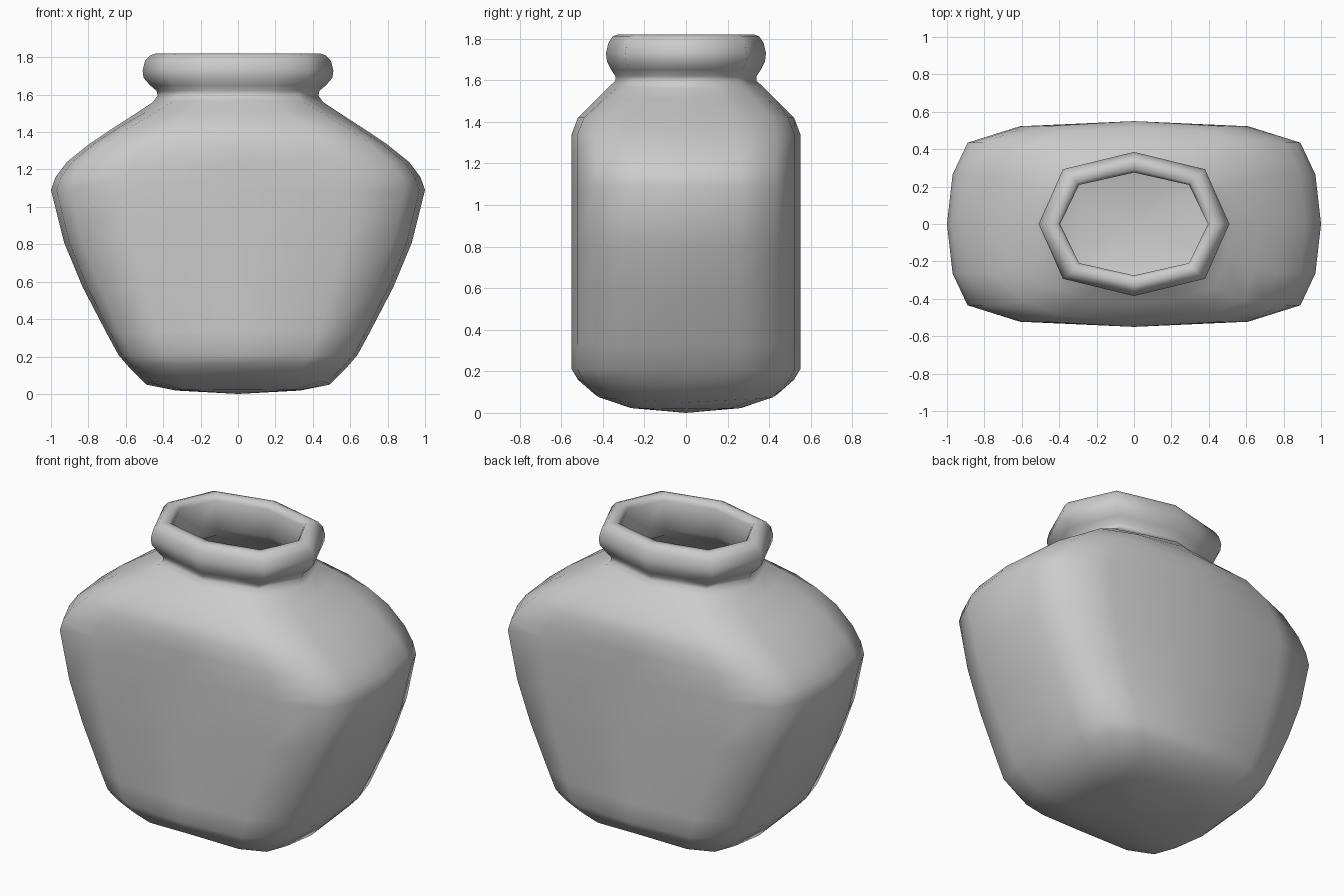
import bpy, bmesh, math

if "Cube" in bpy.data.objects:
    bpy.data.objects.remove(bpy.data.objects["Cube"])

# quarter cross-sections: rounded rectangle (body) and octagon (neck)
BODY = [(1, 0), (.97, .48), (.89, .79), (.61, .95), (0, 1)]
NECK = [(1, 0), (.872, .38), (.745, .76), (.372, .88), (0, 1)]


def section(t):
    q = [((1 - t) * a[0] + t * b[0], (1 - t) * a[1] + t * b[1]) for a, b in zip(BODY, NECK)]
    half = q + [(-x, y) for x, y in reversed(q[:-1])]
    return half + [(-x, -y) for x, y in half[1:-1]]


# rows: half width, half depth, height at the side, height at the front, neck blend
outer = [
    (.33, .27, .018, .025, 0), (.49, .44, .05, .09, 0), (.58, .52, .14, .16, 0),
    (.64, .55, .21, .21, 0), (.705, .55, .33, .33, 0), (.83, .55, .57, .57, 0),
    (.93, .55, .81, .81, 0), (1, .55, 1.09, 1.09, 0), (.975, .55, 1.16, 1.16, 0),
    (.915, .55, 1.24, 1.24, 0), (.79, .55, 1.34, 1.34, 0), (.67, .52, 1.42, 1.42, .1),
    (.53, .43, 1.51, 1.51, .5), (.455, .37, 1.56, 1.57, .9)]
rim = [(.43, .34, 1.595), (.435, .34, 1.62), (.47, .36, 1.65), (.505, .38, 1.69),
       (.51, .385, 1.73), (.497, .373, 1.78), (.47, .353, 1.81), (.44, .33, 1.82),
       (.41, .29, 1.815), (.395, .275, 1.79), (.395, .275, 1.62)]
# inner wall follows the body slightly inset
inner = [(x - .025, y - .025, zx + (.03 if zx < .2 else -.015),
          zy + (.03 if zx < .2 else -.015), t) for x, y, zx, zy, t in reversed(outer)]
rows = outer + [(x, y, z, z, 1) for x, y, z in rim] + inner

bm = bmesh.new()
rings = []
for X, Y, zx, zy, t in rows:
    ring = []
    for u, v in section(t):
        w = math.atan2(abs(v), abs(u)) / (math.pi / 2)
        ring.append(bm.verts.new((u * X, v * Y, zx + (zy - zx) * w)))
    rings.append(ring)
for a, b in zip(rings, rings[1:]):
    for i in range(16):
        j = (i + 1) % 16
        bm.faces.new((a[i], a[j], b[j], b[i]))
# outer base and inner floor
for ring, z in ((rings[0], 0), (rings[-1], .04)):
    c = bm.verts.new((0, 0, z))
    for i in range(16):
        bm.faces.new((ring[i], ring[(i + 1) % 16], c))
bmesh.ops.recalc_face_normals(bm, faces=bm.faces)

mesh = bpy.data.meshes.new("vase")
bm.to_mesh(mesh)
bm.free()
vase = bpy.data.objects.new("vase", mesh)
bpy.context.collection.objects.link(vase)
bpy.context.view_layer.objects.active = vase
vase.select_set(True)
bpy.ops.object.shade_smooth_by_angle(angle=math.radians(60))
